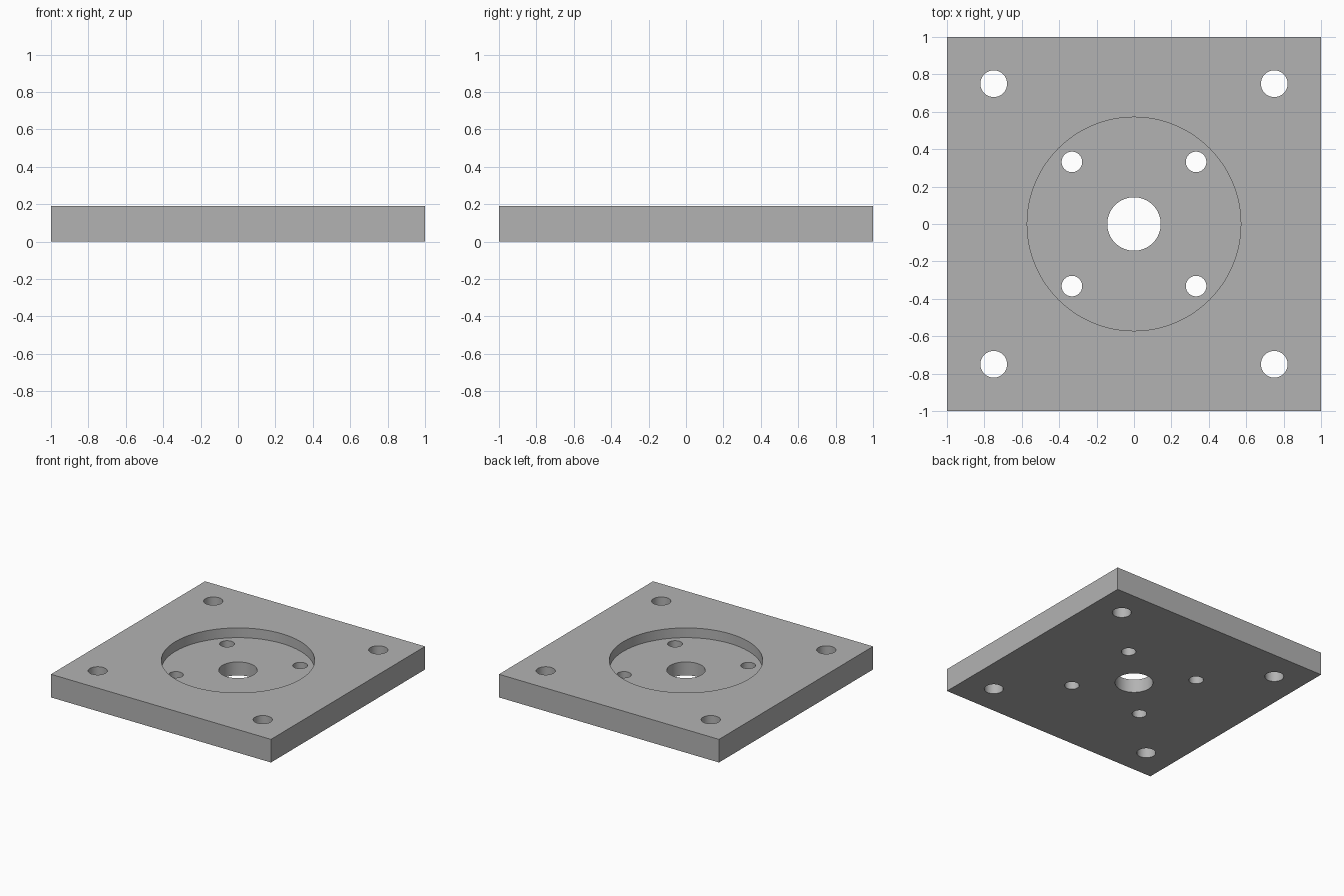
import bpy
import math

cube = bpy.data.objects.get("Cube")
if cube:
    bpy.data.objects.remove(cube, do_unlink=True)

THICKNESS = 0.19
RECESS_DEPTH = 0.08

grey = bpy.data.materials.new("plain grey")
grey.use_nodes = True
colour = (0.45, 0.45, 0.45, 1)
grey.diffuse_color = colour
grey.node_tree.nodes["Principled BSDF"].inputs["Base Color"].default_value = colour


def cylinder(name, radius, x, y, bottom, top, sides=64):
    bpy.ops.mesh.primitive_cylinder_add(
        vertices=sides, radius=radius, depth=top - bottom,
        location=(x, y, (bottom + top) / 2))
    obj = bpy.context.object
    obj.name = name
    obj.hide_render = True
    obj.data.materials.append(grey)
    return obj


# Square plate
bpy.ops.mesh.primitive_cube_add(size=1, location=(0, 0, THICKNESS / 2))
plate = bpy.context.object
plate.name = "mounting_plate"
plate.scale = (2, 2, THICKNESS)
bpy.ops.object.transform_apply(location=True, rotation=False, scale=True)
plate.data.materials.append(grey)

# Round recess in the top, then the through holes
cutters = [cylinder("recess_cutter", 0.571, 0, 0,
                    THICKNESS - RECESS_DEPTH, THICKNESS + 0.1, 128)]
cutters.append(cylinder("centre_hole_cutter", 0.143, 0, 0, -0.1, 0.3))
for sx in (-1, 1):
    for sy in (-1, 1):
        cutters.append(cylinder("corner_hole_cutter", 0.0715,
                                sx * 0.75, sy * 0.75, -0.1, 0.3))
        cutters.append(cylinder("inner_hole_cutter", 0.055,
                                sx * 0.332, sy * 0.332, -0.1, 0.3))

# Cut and apply
bpy.ops.object.select_all(action="DESELECT")
plate.select_set(True)
bpy.context.view_layer.objects.active = plate
for cutter in cutters:
    mod = plate.modifiers.new("cut", "BOOLEAN")
    mod.operation = "DIFFERENCE"
    mod.solver = "EXACT"
    mod.object = cutter
    bpy.ops.object.modifier_apply(modifier=mod.name)
for cutter in cutters:
    bpy.data.objects.remove(cutter, do_unlink=True)

# Smooth hole walls with crisp rims
bpy.ops.object.shade_smooth_by_angle(angle=math.radians(30))
